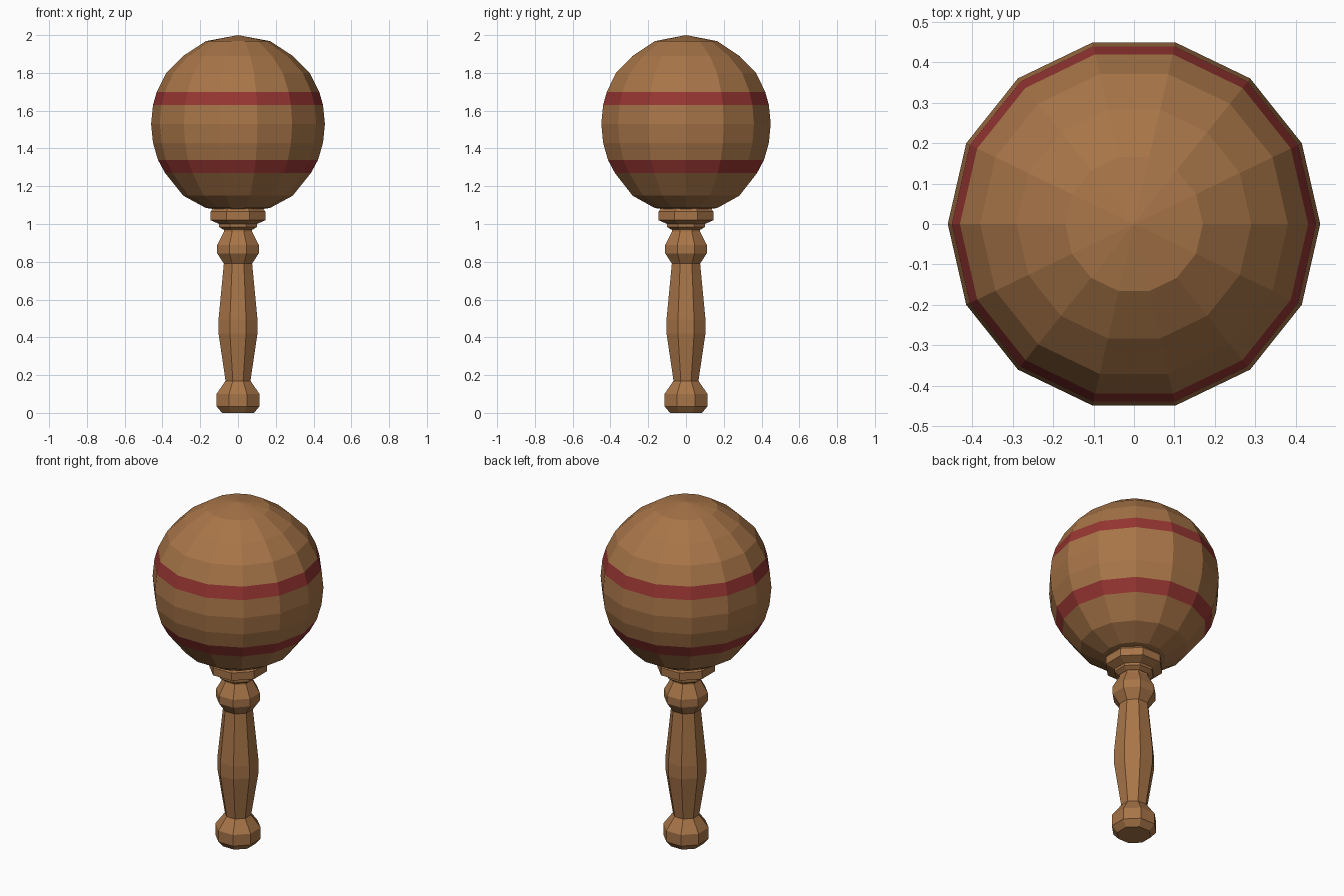
import bpy
import math

cube = bpy.data.objects.get("Cube")
if cube:
    bpy.data.objects.remove(cube, do_unlink=True)


def make_material(name, colour):
    mat = bpy.data.materials.new(name)
    mat.use_nodes = True
    mat.diffuse_color = colour
    mat.node_tree.nodes["Principled BSDF"].inputs["Base Color"].default_value = colour
    return mat


wood = make_material("warm wood", (0.39, 0.178, 0.065, 1))
red = make_material("dark red paint", (0.31, 0.037, 0.032, 1))


def lathe(name, profile, sides, turn=0.0, materials=(wood,), bands=()):
    """Flat-faced solid of revolution; profile is (radius, height) from the bottom up."""
    verts, rings = [], []
    for r, z in profile:
        count = sides if r > 0 else 1
        start = len(verts)
        for i in range(count):
            a = turn + math.tau * i / sides
            verts.append((r * math.cos(a), r * math.sin(a), z))
        rings.append([start + i % count for i in range(sides)])
    faces, slots = [], []
    for level, (low, high) in enumerate(zip(rings, rings[1:])):
        for i in range(sides):
            j = (i + 1) % sides
            quad = [low[i], low[j], high[j], high[i]]
            faces.append(list(dict.fromkeys(quad)))
            slots.append(1 if level in bands else 0)
    # Close open ends with a flat cap
    if profile[0][0] > 0:
        faces.append(rings[0][::-1])
        slots.append(0)
    if profile[-1][0] > 0:
        faces.append(rings[-1])
        slots.append(0)
    mesh = bpy.data.meshes.new(name)
    mesh.from_pydata(verts, [], faces)
    for mat in materials:
        mesh.materials.append(mat)
    for poly, slot in zip(mesh.polygons, slots):
        poly.material_index = slot
    mesh.update()
    obj = bpy.data.objects.new(name, mesh)
    bpy.context.collection.objects.link(obj)
    return obj


# Rattle head: faceted ball with two painted bands
head = [(0, 1.06), (0.17, 1.085), (0.29, 1.15), (0.386, 1.27), (0.424, 1.34),
        (0.45, 1.43), (0.46, 1.53), (0.45, 1.63), (0.43, 1.7), (0.38, 1.8),
        (0.29, 1.89), (0.17, 1.968), (0, 2)]
lathe("rattle_head", head, 14, materials=(wood, red), bands=(3, 7))

# Octagonal turned parts, given as (half width across flats, height)
OCTAGON = math.pi / 8


def turned(name, profile):
    return lathe(name, [(w / math.cos(OCTAGON), z) for w, z in profile], 8, OCTAGON)


turned("handle_pommel", [(0.085, 0), (0.114, 0.035), (0.114, 0.1), (0.066, 0.17)])
turned("handle_grip", [(0.066, 0.17), (0.103, 0.42), (0.103, 0.495), (0.075, 0.79)])
turned("handle_knob", [(0.075, 0.79), (0.11, 0.845), (0.11, 0.89), (0.074, 0.96), (0.074, 0.975)])
turned("head_collar", [(0.078, 0.97), (0.1, 0.985), (0.1, 1), (0.145, 1.02), (0.145, 1.065), (0.12, 1.1)])
